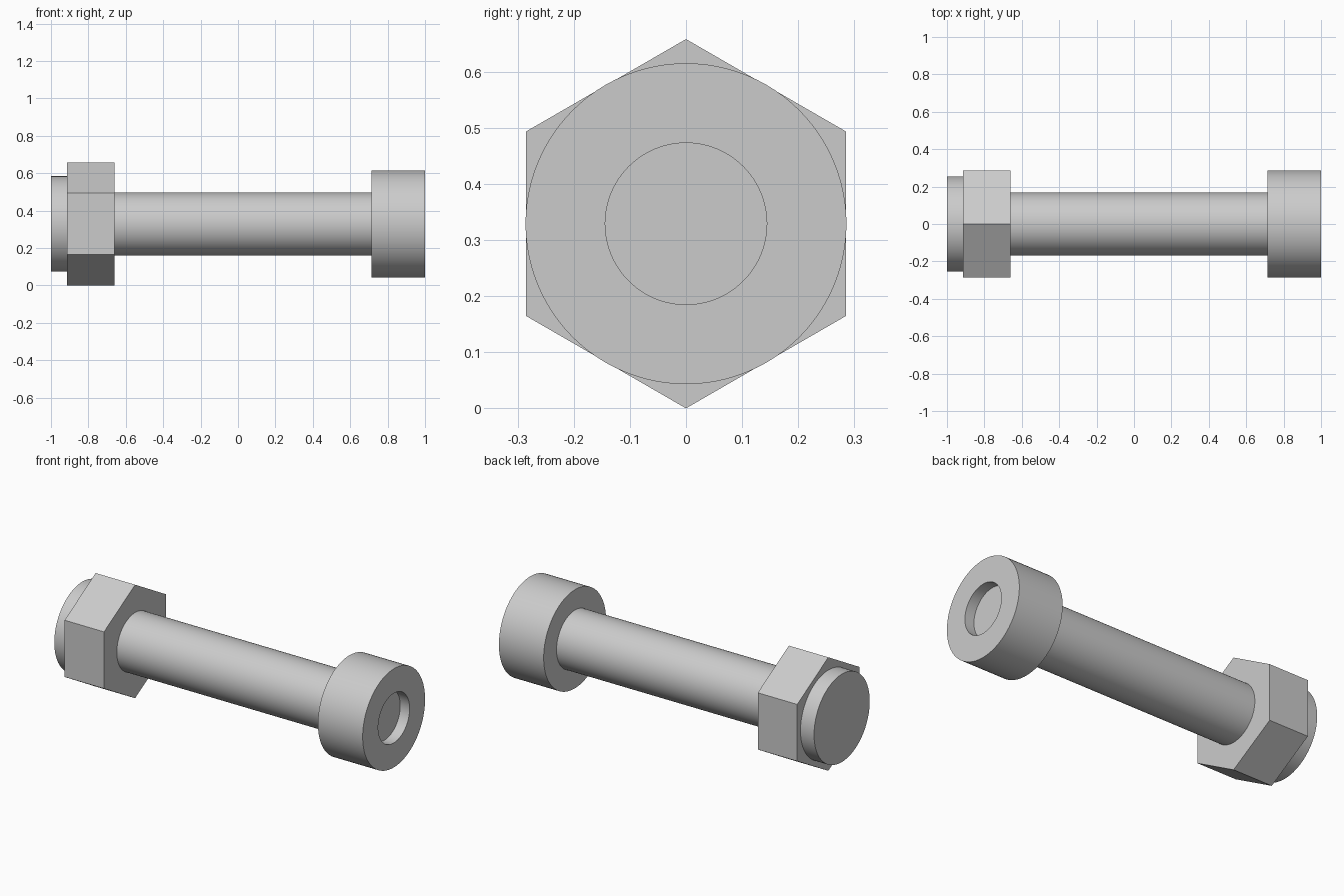
import bpy, bmesh, math

cube = bpy.data.objects.get("Cube")
if cube:
    bpy.data.objects.remove(cube, do_unlink=True)

AXIS_Z = 0.329

steel = bpy.data.materials.new("grey_steel")
steel.use_nodes = True
GREY = (0.6, 0.6, 0.6, 1)
steel.diffuse_color = GREY
steel.node_tree.nodes["Principled BSDF"].inputs["Base Color"].default_value = GREY


def turned(name, profile, sides, smooth=True):
    """Revolve (x, radius) points around the bolt axis and cap both ends."""
    bm = bmesh.new()
    rings = []
    for x, r in profile:
        angles = [math.tau * i / sides for i in range(sides)]
        rings.append([bm.verts.new((x, r * math.sin(a), r * math.cos(a))) for a in angles])
    for a, b in zip(rings, rings[1:]):
        for i in range(sides):
            j = (i + 1) % sides
            bm.faces.new((a[i], a[j], b[j], b[i]))
    bm.faces.new(rings[0])
    bm.faces.new(rings[-1])
    bmesh.ops.recalc_face_normals(bm, faces=bm.faces)
    mesh = bpy.data.meshes.new(name)
    bm.to_mesh(mesh)
    bm.free()
    mesh.materials.append(steel)
    obj = bpy.data.objects.new(name, mesh)
    obj.location.z = AXIS_Z
    bpy.context.collection.objects.link(obj)
    if smooth:
        bpy.ops.object.select_all(action='DESELECT')
        obj.select_set(True)
        bpy.context.view_layer.objects.active = obj
        bpy.ops.object.shade_smooth_by_angle(angle=math.radians(30))
    return obj


# Round end collar and hexagonal nut
turned("end_collar", [(-1, 0.255), (-0.9, 0.255)], 96)
turned("hex_nut", [(-0.913, AXIS_Z), (-0.66, AXIS_Z)], 6, smooth=False)

# Plain shaft, seated in the nut and the head
turned("shaft", [(-0.7, 0.168), (0.75, 0.168)], 96)

# Round head with a shallow recess in its outer face
turned("round_head", [(0.713, 0.286), (1, 0.286), (1, 0.144), (0.94, 0.144)], 96)
